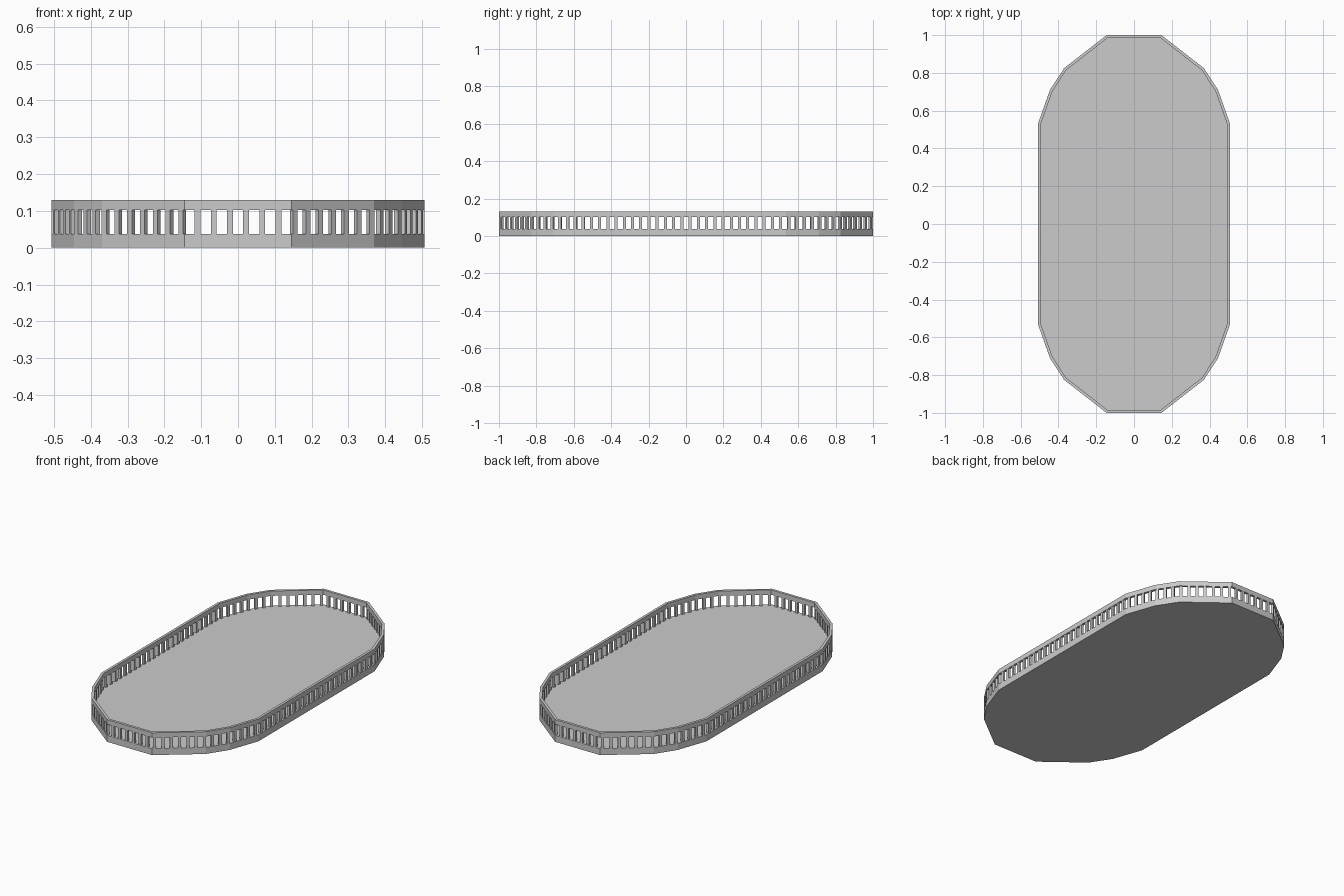
import bpy, bmesh
from math import atan2
from mathutils import Vector, Matrix

if "Cube" in bpy.data.objects:
    bpy.data.objects.remove(bpy.data.objects["Cube"])

BASE_TOP, RAIL_BOTTOM, TOP = 0.038, 0.102, 0.13
WALL = 0.015
POSTS = 116

# Outline: one quarter mirrored into a closed counter-clockwise loop
quarter = [(0.507, 0.535), (0.445, 0.71), (0.37, 0.825), (0.145, 1.0)]
half = quarter + [(-x, y) for x, y in reversed(quarter)]
outline = [Vector(p) for p in half + [(-x, -y) for x, y in half]]


def inset(loop, d):
    result = []
    for i, p in enumerate(loop):
        a = (p - loop[i - 1]).normalized()
        b = (loop[(i + 1) % len(loop)] - p).normalized()
        na, nb = Vector((-a.y, a.x)), Vector((-b.y, b.x))
        result.append(p + (na + nb) * d / (1 + na.dot(nb)))
    return result


def finish(bm, name):
    bmesh.ops.recalc_face_normals(bm, faces=bm.faces)
    mesh = bpy.data.meshes.new(name)
    bm.to_mesh(mesh)
    bm.free()
    obj = bpy.data.objects.new(name, mesh)
    bpy.context.collection.objects.link(obj)


def ring(bm, loop, z):
    return [bm.verts.new((p.x, p.y, z)) for p in loop]


def bridge(bm, a, b):
    for i in range(len(a)):
        j = (i + 1) % len(a)
        bm.faces.new((a[i], a[j], b[j], b[i]))


# Solid tray floor
bm = bmesh.new()
low, high = ring(bm, outline, 0), ring(bm, outline, BASE_TOP)
bridge(bm, low, high)
bm.faces.new(low)
bm.faces.new(high)
finish(bm, "tray_base")

# Top rail
inner = inset(outline, WALL)
bm = bmesh.new()
rings = [ring(bm, outline, RAIL_BOTTOM), ring(bm, outline, TOP),
         ring(bm, inner, TOP), ring(bm, inner, RAIL_BOTTOM)]
for i in range(4):
    bridge(bm, rings[i], rings[(i + 1) % 4])
finish(bm, "top_rail")

# Posts evenly spaced around the rail, with a gap centred on each side
path = inset(outline, WALL / 2)
edges = [(p, path[(i + 1) % len(path)]) for i, p in enumerate(path)]
lengths = [(b - a).length for a, b in edges]
pitch = sum(lengths) / POSTS
start = lengths[-1] / 2   # distance from middle of right side to first corner
bm = bmesh.new()
for k in range(POSTS):
    s = ((k + 0.5) * pitch - start) % sum(lengths)
    for (a, b), length in zip(edges, lengths):
        if s <= length:
            break
        s -= length
    d = (b - a).normalized()
    pos = a + d * s
    matrix = (Matrix.Translation((pos.x, pos.y, (BASE_TOP + RAIL_BOTTOM) / 2))
              @ Matrix.Rotation(atan2(d.y, d.x), 4, 'Z')
              @ Matrix.Diagonal((0.016, WALL * 0.9, RAIL_BOTTOM - BASE_TOP + 0.004, 1)))
    bmesh.ops.create_cube(bm, size=1, matrix=matrix)
finish(bm, "rail_posts")
